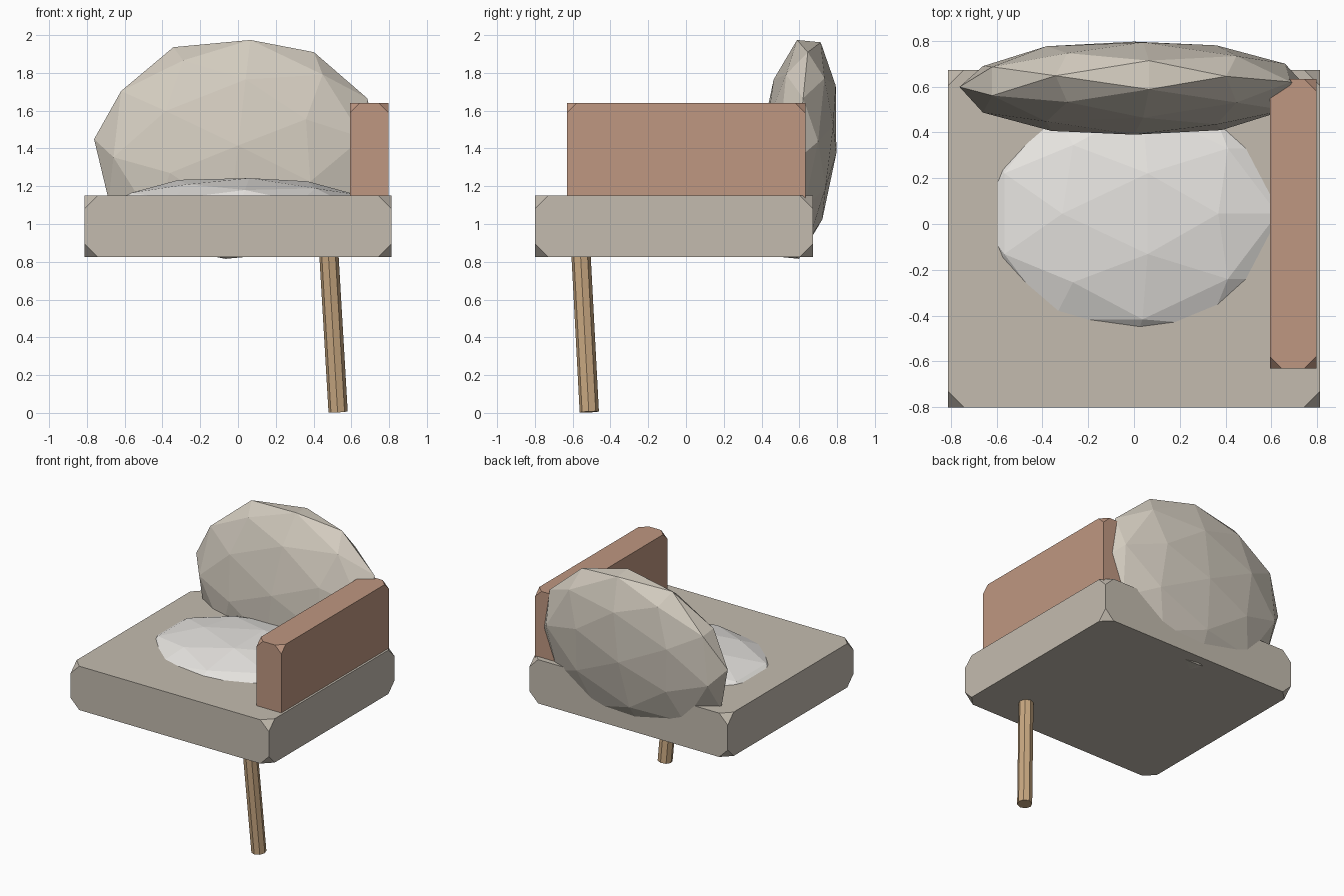
import bpy, bmesh, math
from mathutils import Matrix, Vector

if "Cube" in bpy.data.objects:
    bpy.data.objects.remove(bpy.data.objects["Cube"])


def finish(name, bm, color):
    mesh = bpy.data.meshes.new(name)
    bm.to_mesh(mesh)
    bm.free()
    obj = bpy.data.objects.new(name, mesh)
    bpy.context.collection.objects.link(obj)
    mat = bpy.data.materials.new(name + "_colour")
    mat.diffuse_color = (*color, 1)
    mat.use_nodes = True
    mat.node_tree.nodes["Principled BSDF"].inputs["Base Color"].default_value = mat.diffuse_color
    mesh.materials.append(mat)
    return obj


def clipped_box(name, lo, hi, cut, color):
    """Box whose eight corners are cut off flat."""
    lo, hi = Vector(lo), Vector(hi)
    bm = bmesh.new()
    bmesh.ops.create_cube(bm, size=1)
    bmesh.ops.scale(bm, vec=hi - lo, verts=bm.verts)
    bmesh.ops.translate(bm, vec=(lo + hi) / 2, verts=bm.verts)
    bmesh.ops.bevel(bm, geom=bm.verts[:], offset=cut, segments=1,
                    profile=0.5, affect='VERTICES')
    return finish(name, bm, color)


def pillow(name, center, radii, tilt, color):
    """Faceted ellipsoid with an edge of the icosahedron on top."""
    bm = bmesh.new()
    bmesh.ops.create_icosphere(bm, subdivisions=2, radius=1)
    edge_up = Matrix.Rotation(math.atan(2) / 2, 4, 'Y')
    place = (Matrix.Translation(center) @ Matrix.Rotation(tilt, 4, 'X')
             @ Matrix.Diagonal((*radii, 1)) @ edge_up)
    bmesh.ops.transform(bm, matrix=place, verts=bm.verts)
    return finish(name, bm, color)


def rod(name, start, end, radius, sides, color):
    start, end = Vector(start), Vector(end)
    axis = end - start
    bm = bmesh.new()
    bmesh.ops.create_cone(bm, cap_ends=True, segments=sides, radius1=radius,
                          radius2=radius, depth=axis.length)
    place = (Matrix.Translation((start + end) / 2)
             @ axis.to_track_quat('Z', 'Y').to_matrix().to_4x4())
    bmesh.ops.transform(bm, matrix=place, verts=bm.verts)
    return finish(name, bm, color)


# Seat slab and the single armrest on it
clipped_box("seat_base", (-0.813, -0.80, 0.825), (0.813, 0.672, 1.15), 0.07,
            (0.55, 0.50, 0.43))
clipped_box("armrest", (0.593, -0.63, 1.06), (0.797, 0.632, 1.64), 0.052,
            (0.52, 0.31, 0.22))

# Cushion sunk in the seat, backrest leaning back
pillow("seat_cushion", (0, 0.045, 1.078), (0.70, 0.57, 0.174), 0,
       (0.80, 0.78, 0.75))
pillow("backrest", (0, 0.593, 1.395), (0.765, 0.204, 0.608), -0.10,
       (0.65, 0.60, 0.52))

# Slanted front leg
rod("front_leg", (0.53, -0.512, 0.005), (0.48, -0.557, 0.86), 0.051, 8,
    (0.58, 0.39, 0.22))
